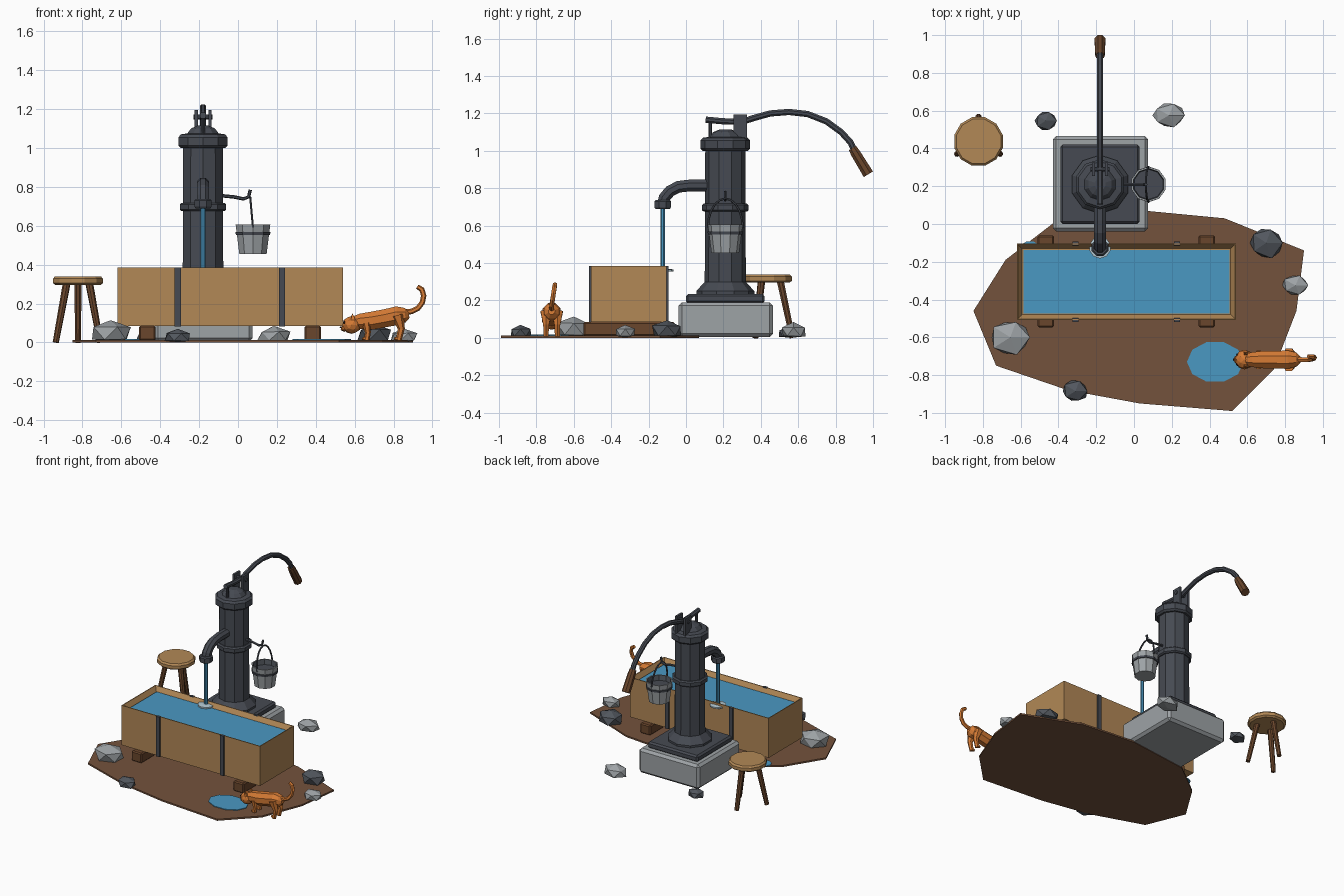
import bpy, bmesh, math, random
from mathutils import Vector

if "Cube" in bpy.data.objects:
    bpy.data.objects.remove(bpy.data.objects["Cube"], do_unlink=True)


def material(name, r, g, b):
    lin = [(c / 255 / 12.92 if c < 11 else ((c / 255 + 0.055) / 1.055) ** 2.4) for c in (r, g, b)]
    m = bpy.data.materials.new(name)
    m.use_nodes = True
    m.diffuse_color = (*lin, 1)
    m.node_tree.nodes["Principled BSDF"].inputs["Base Color"].default_value = (*lin, 1)
    return m


IRON = material("dark_iron", 70, 74, 82)
PLANK = material("tan_wood", 178, 136, 86)
TIMBER = material("brown_wood", 106, 70, 44)
MUD = material("mud_brown", 116, 82, 60)
WATER = material("water_blue", 74, 152, 194)
STONE = material("light_stone", 158, 163, 166)
SLATE = material("dark_stone", 82, 87, 94)
FUR = material("orange_fur", 212, 122, 52)
DARK = material("dark_detail", 50, 34, 28)
FOAM = material("pale_foam", 178, 200, 210)


def finish(name, bm, *mats):
    bmesh.ops.recalc_face_normals(bm, faces=bm.faces)
    me = bpy.data.meshes.new(name)
    bm.to_mesh(me)
    bm.free()
    for m in mats:
        me.materials.append(m)
    ob = bpy.data.objects.new(name, me)
    bpy.context.scene.collection.objects.link(ob)
    return ob


def skin(name, rings, *mats):
    """Closed skin over a list of point rings, capped at both ends."""
    bm = bmesh.new()
    rows = [[bm.verts.new(p) for p in ring] for ring in rings]
    n = len(rows[0])
    for a, b in zip(rows, rows[1:]):
        for i in range(n):
            j = (i + 1) % n
            bm.faces.new((a[i], a[j], b[j], b[i]))
    bm.faces.new(rows[0])
    bm.faces.new(rows[-1])
    return finish(name, bm, *mats)


def lathe(name, x, y, profile, sides, *mats):
    turn = [math.tau * (i + 0.5) / sides for i in range(sides)]
    return skin(name, [[(x + r * math.cos(t), y + r * math.sin(t), z) for t in turn]
                       for r, z in profile], *mats)


def tube(name, path, radii, mat, normal=(1, 0, 0), sides=8):
    """Tube along a path lying in the plane with the given normal."""
    pts = [Vector(p) for p in path]
    if not isinstance(radii, (list, tuple)):
        radii = [radii] * len(pts)
    u = Vector(normal)
    rings = []
    for i, (p, r) in enumerate(zip(pts, radii)):
        t = pts[min(i + 1, len(pts) - 1)] - pts[max(i - 1, 0)]
        v = t.cross(u).normalized()
        rings.append([p + r * (u * math.cos(a) + v * math.sin(a))
                      for a in (math.tau * (k + 0.5) / sides for k in range(sides))])
    return skin(name, rings, mat)


def box(name, lo, hi, mat, bevel=0):
    bm = bmesh.new()
    bmesh.ops.create_cube(bm, size=1)
    for v in bm.verts:
        v.co = [(a + b) / 2 + c * (b - a) for a, b, c in zip(lo, hi, v.co)]
    ob = finish(name, bm, mat)
    if bevel:
        mod = ob.modifiers.new("soft_edges", "BEVEL")
        mod.width, mod.segments = bevel, 1
    return ob


def ball(name, centre, size, mat, jitter=0, floor=None, detail=1):
    bm = bmesh.new()
    bmesh.ops.create_icosphere(bm, subdivisions=detail, radius=1)
    for v in bm.verts:
        k = 1 + random.uniform(-jitter, jitter)
        v.co = [c + s * a * k for c, s, a in zip(centre, size, v.co)]
        if floor is not None:
            v.co.z = max(v.co.z, floor)
    return finish(name, bm, mat)


def slab(name, outline, z0, z1, mat):
    return skin(name, [[(x, y, z) for x, y in outline] for z in (z0, z1)], mat)


def blob(x, y, rx, ry, sides=10):
    return [(x + rx * math.cos(math.tau * i / sides), y + ry * math.sin(math.tau * i / sides))
            for i in range(sides)]


random.seed(4)
PX, PY = -0.18, 0.21

# Muddy ground and puddles
slab("mud_patch", [(-.85, -.46), (-.68, -.19), (-.42, .01), (.06, .07), (.48, .03), (.9, -.14),
                   (.86, -.46), (.74, -.77), (.52, -.99), (.03, -.95), (-.35, -.88), (-.73, -.75)],
     0, 0.012, MUD)
slab("puddle", blob(.43, -.73, .15, .11), 0.01, 0.017, WATER)
slab("small_puddle", blob(-.55, -.14, .06, .05), 0.01, 0.017, WATER)

# Stone plinth and pump body
box("plinth", (PX - .25, PY - .25, 0.005), (PX + .255, PY + .255, 0.19), STONE, 0.018)
box("base_plate", (PX - .21, PY - .21, 0.185), (PX + .21, PY + .21, 0.235), IRON, 0.012)
lathe("pump_body", PX, PY, [(.155, .23), (.155, .25), (.11, .3), (.107, 1.01)], 10, IRON)
lathe("pump_collar", PX, PY, [(.115, .675), (.125, .683), (.125, .71), (.115, .718)], 10, IRON)
lathe("pump_cap", PX, PY, [(.12, 1.0), (.133, 1.012), (.133, 1.055), (.12, 1.07), (.085, 1.075),
                           (.065, 1.1), (.03, 1.115)], 10, IRON)

# Spout and running water
tube("spout", [(PX, .12, .815), (PX, .02, .815), (PX, -.04, .808), (PX, -.085, .785),
               (PX, -.115, .75), (PX, -.125, .71)], .034, IRON)
lathe("spout_mouth", PX, -.125, [(.042, .69), (.048, .698), (.048, .73), (.04, .738)], 8, IRON)
lathe("water_stream", PX, -.125, [(.013, .35), (.013, .7)], 8, WATER)
lathe("splash_ring", PX, -.125, [(.058, .356), (.058, .366), (.03, .37)], 10, FOAM)

# Lever, its bracket and plunger rod
for side in (-1, 1):
    x = PX + side * .035
    box("lever_bracket", (x - .008, .255, 1.06), (x + .008, .325, 1.195), IRON)
tube("lever_pin", [(PX - .05, .29, 1.16), (PX + .05, .29, 1.16)], .014, IRON, (0, 1, 0))
lathe("plunger_rod", PX, .13, [(.01, 1.06), (.01, 1.165)], 8, IRON)
tube("lever", [(PX, .105, 1.167), (PX, .2, 1.158), (PX, .3, 1.155), (PX, .36, 1.175), (PX, .45, 1.2),
               (PX, .55, 1.208), (PX, .65, 1.197), (PX, .75, 1.158), (PX, .83, 1.1),
               (PX, .88, 1.045), (PX, .905, .99)], .018, IRON)
tube("lever_grip", [(PX, .89, 1.015), (PX, .905, .99), (PX, .975, .875)], [.024, .028, .031], TIMBER)

# Bucket hanging from a hook
BX = .077
tube("bucket_hook", [(PX + .09, PY, .755), (-.02, PY, .748), (.03, PY, .738), (.055, PY, .75),
                     (.063, PY, .785)], .009, IRON, (0, 1, 0), 6)
bucket = lathe("bucket", BX, PY, [(.074, .455), (.094, .607), (.084, .607), (.068, .47)], 10, STONE, SLATE)
for f in bucket.data.polygons:
    inward = f.normal.x * (f.center.x - BX) + f.normal.y * (f.center.y - PY) < -.01
    f.material_index = int(inward or (f.normal.z > .9 and f.center.z < .5))
lathe("bucket_band", BX, PY, [(.088, .552), (.0925, .553), (.0945, .568), (.09, .569)], 10, IRON)
arc = [math.pi * i / 10 for i in range(11)]
tube("bucket_handle", [(BX - .014 * math.sin(a), PY + .093 * math.cos(a), .59 + .155 * math.sin(a))
                       for a in arc], .006, IRON, (1, 0, 0), 6)

# Trough: a box whose top is inset and sunk to hold the water
X0, X1, Y0, Y1, TOP = -.62, .54, -.508, -.103, .385


def frame(inset, z):
    return [(X0 + inset, Y0 + inset, z), (X1 - inset, Y0 + inset, z),
            (X1 - inset, Y1 - inset, z), (X0 + inset, Y1 - inset, z)]


skin("trough", [frame(0, .085), frame(0, TOP), frame(.006, TOP), frame(.028, .35)], PLANK)
box("trough_water", (X0 + .035, Y0 + .035, .345), (X1 - .035, Y1 - .035, .356), WATER)
for x in (-.31, .227):
    for y in (Y0, Y1):
        box("trough_strap", (x - .016, y - .01, .083), (x + .016, y + .01, TOP), IRON)
for x in (-.467, .385):
    box("trough_sleeper", (x - .043, -.548, .01), (x + .043, -.06, .086), TIMBER, .008)

# Three-legged stool
SX, SY = -.823, .437
lathe("stool_seat", SX, SY, [(.12, .295), (.133, .305), (.133, .328), (.122, .34)], 12, PLANK)
for turn in (90, 210, 330):
    c, s = math.cos(math.radians(turn)), math.sin(math.radians(turn))
    tube("stool_leg", [(SX + .132 * c, SY + .132 * s, 0), (SX + .068 * c, SY + .068 * s, .3)],
         [.016, .02], TIMBER, (-s, c, 0))

# Scattered rocks: position, half sizes, height
for x, y, rx, ry, h, mat in ((-.655, -.6, .115, .1, .115, STONE), (.185, .575, .09, .07, .08, STONE),
                             (.855, -.325, .075, .057, .07, STONE), (-.467, .547, .062, .055, .06, SLATE),
                             (.7, -.1, .095, .087, .095, SLATE), (-.31, -.885, .074, .062, .07, SLATE)):
    ball("rock", (x, y, h * .4), (rx, ry, h * .62), mat, .1, .002)

# Crouching cat drinking from the puddle
CY = -.718
tube("cat_body", [(.58, CY, .1), (.63, CY, .108), (.69, CY, .112), (.76, CY, .125), (.82, CY, .138),
                  (.86, CY, .14), (.88, CY, .142)], [.03, .043, .05, .05, .052, .04, .018], FUR, (0, 1, 0))
ball("cat_head", (.585, CY, .09), (.05, .052, .046), FUR, detail=2)
ball("cat_muzzle", (.546, CY, .072), (.02, .026, .018), FUR)
ball("cat_nose", (.528, CY, .078), (.006, .008, .005), DARK)
tube("cat_tail", [(.86, CY, .155), (.895, CY, .16), (.925, CY, .175), (.948, CY + .005, .205),
                  (.955, CY + .01, .24), (.946, CY + .015, .272), (.922, CY + .018, .287)],
     [.016, .014, .014, .014, .014, .014, .012], FUR, (0, 1, 0), 6)
for side in (-1, 1):
    y = CY + side * .03
    tube("cat_ear", [(.592, y, .115), (.588, y + side * .006, .148)], [.017, .002], FUR, (0, 1, 0), 4)
    ball("cat_eye", (.547, CY + side * .026, .103), (.007, .008, .009), DARK)
    tube("cat_front_leg", [(.66, y, .1), (.668, y, .05), (.662, y, .01)], [.022, .015, .014], FUR, (0, 1, 0), 6)
    tube("cat_rear_leg", [(.82, y, .14), (.84, y, .07), (.826, y, .01)], [.034, .018, .015], FUR, (0, 1, 0), 6)
    for px in (.654, .818):
        ball("cat_paw", (px, y, .02), (.02, .015, .012), FUR)
